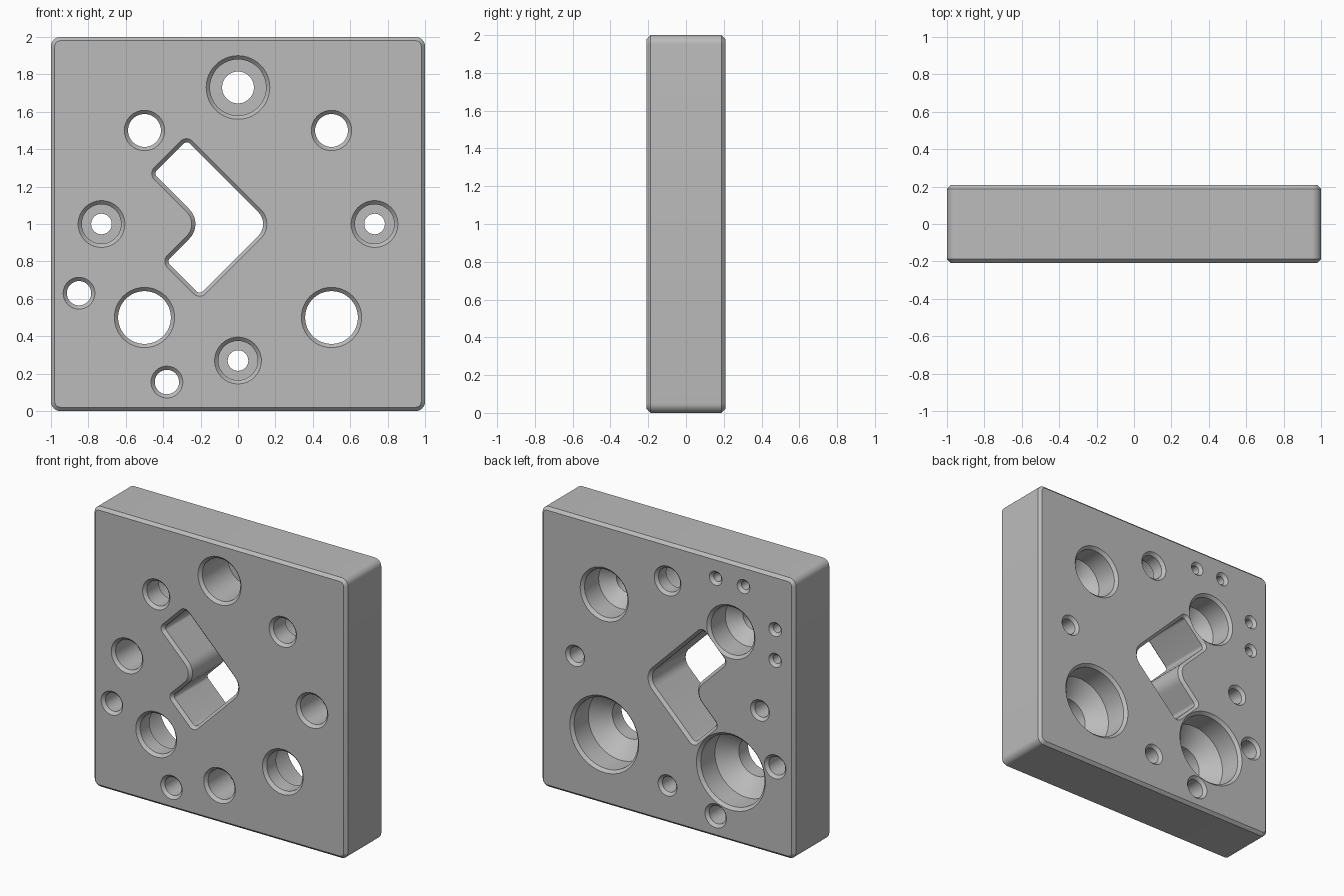
import bpy, bmesh, math
from mathutils import Vector

if "Cube" in bpy.data.objects:
    bpy.data.objects.remove(bpy.data.objects["Cube"])

HALF = 0.208      # half the plate thickness
CH = 0.02         # chamfer size
OVER = 0.05       # how far cutters reach past the faces


def loft(name, rings):
    """Skin equal-length (x, z) outlines, each at its own y, and cap both ends."""
    bm = bmesh.new()
    loops = [[bm.verts.new((p[0], y, p[1])) for p in pts] for y, pts in rings]
    n = len(loops[0])
    for a, b in zip(loops, loops[1:]):
        for i in range(n):
            j = (i + 1) % n
            bm.faces.new((a[i], a[j], b[j], b[i]))
    bm.faces.new(loops[0])
    bm.faces.new(loops[-1])
    bmesh.ops.recalc_face_normals(bm, faces=bm.faces)
    mesh = bpy.data.meshes.new(name)
    bm.to_mesh(mesh)
    bm.free()
    obj = bpy.data.objects.new(name, mesh)
    bpy.context.collection.objects.link(obj)
    return obj


def circle(x, z, r, n=64):
    return [(x + r * math.cos(math.tau * i / n), z + r * math.sin(math.tau * i / n))
            for i in range(n)]


def outline(corners, radii, off, seg=8):
    """Right-angled outline, offset outward by off, with rounded corners."""
    pts = [Vector(c) for c in corners]
    n, out = len(pts), []
    for i, p in enumerate(pts):
        a = (pts[i - 1] - p).normalized()
        b = (pts[(i + 1) % n] - p).normalized()
        turn = 1 if b.x * a.y - b.y * a.x > 0 else -1
        r = radii[i] + turn * off
        centre = p - turn * off * (a + b) + r * (a + b)
        for k in range(seg + 1):
            t = math.pi / 2 * k / seg
            out.append(centre - r * (b * math.cos(t) + a * math.sin(t)))
    return out


def cut(cutter):
    mod = plate.modifiers.new(cutter.name, "BOOLEAN")
    mod.operation = "DIFFERENCE"
    mod.solver = "EXACT"
    mod.object = cutter
    bpy.context.view_layer.objects.active = plate
    bpy.ops.object.modifier_apply(modifier=mod.name)
    bpy.data.objects.remove(cutter)


def hole(x, z, profile):
    cut(loft("hole_cutter", [(y, circle(x, z, r)) for y, r in profile]))


def mouth(side, r):
    """Chamfered opening on the front (-1) or back (1), from outside inward."""
    return [(side * (HALF + OVER), r + CH + OVER), (side * (HALF - CH), r)]


def through(r):
    return mouth(-1, r) + mouth(1, r)[::-1]


def front_counterbore(bore, r, depth):
    floor = -HALF + depth
    return mouth(-1, bore) + [(floor, bore), (floor, r)] + mouth(1, r)[::-1]


def back_countersink(bore, r, depth):
    shoulder = HALF - depth
    return mouth(-1, r) + [(shoulder - (bore - r), r), (shoulder, bore)] + mouth(1, bore)[::-1]


# Square plate with rounded corners and chamfered face edges
square = [(-1, 0), (1, 0), (1, 2), (-1, 2)]
plate = loft("plate", [(y, outline(square, [0.05] * 4, o)) for y, o in
                       ((-HALF, -CH), (CH - HALF, 0), (HALF - CH, 0), (HALF, -CH))])

# Angled slot through the middle
angle = [(-0.275, 1.475), (-0.48, 1.27), (-0.21, 1.0),
         (-0.41, 0.8), (-0.205, 0.595), (0.2, 1.0)]
radii = [0.045, 0.045, 0.09, 0.045, 0.045, 0.11]
cut(loft("slot_cutter", [(y, outline(angle, radii, o)) for y, o in
                         ((-HALF - OVER, OVER), (CH - HALF, -CH),
                          (HALF - CH, -CH), (HALF + OVER, OVER))]))

# Counterbored holes sunk from the front
hole(0, 1.73, front_counterbore(0.15, 0.085, 0.31))
for x, z in ((-0.73, 1), (0.73, 1), (0, 0.27)):
    hole(x, z, front_counterbore(0.105, 0.055, 0.25))

# Wide holes sunk from the back
for x in (-0.5, 0.5):
    hole(x, 1.5, back_countersink(0.17, 0.088, 0.18))
    hole(x, 0.5, back_countersink(0.252, 0.141, 0.18))

# Plain through holes near one corner
for x, z in ((-0.85, 0.63), (-0.38, 0.155)):
    hole(x, z, through(0.065))

# Small blind holes in the back
for x, z in ((-0.38, 1.85), (-0.6, 1.85), (-0.85, 1.61), (-0.85, 1.39)):
    hole(x, z, mouth(1, 0.03) + [(HALF - 0.2, 0.03)])

# Plain grey metal
grey = bpy.data.materials.new("grey_metal")
grey.use_nodes = True
colour = (0.5, 0.5, 0.5, 1)
grey.diffuse_color = colour
grey.node_tree.nodes["Principled BSDF"].inputs["Base Color"].default_value = colour
plate.data.materials.clear()
plate.data.materials.append(grey)
for face in plate.data.polygons:
    face.material_index = 0

bpy.ops.object.select_all(action="DESELECT")
plate.select_set(True)
bpy.context.view_layer.objects.active = plate
bpy.ops.object.shade_smooth_by_angle(angle=math.radians(30))
